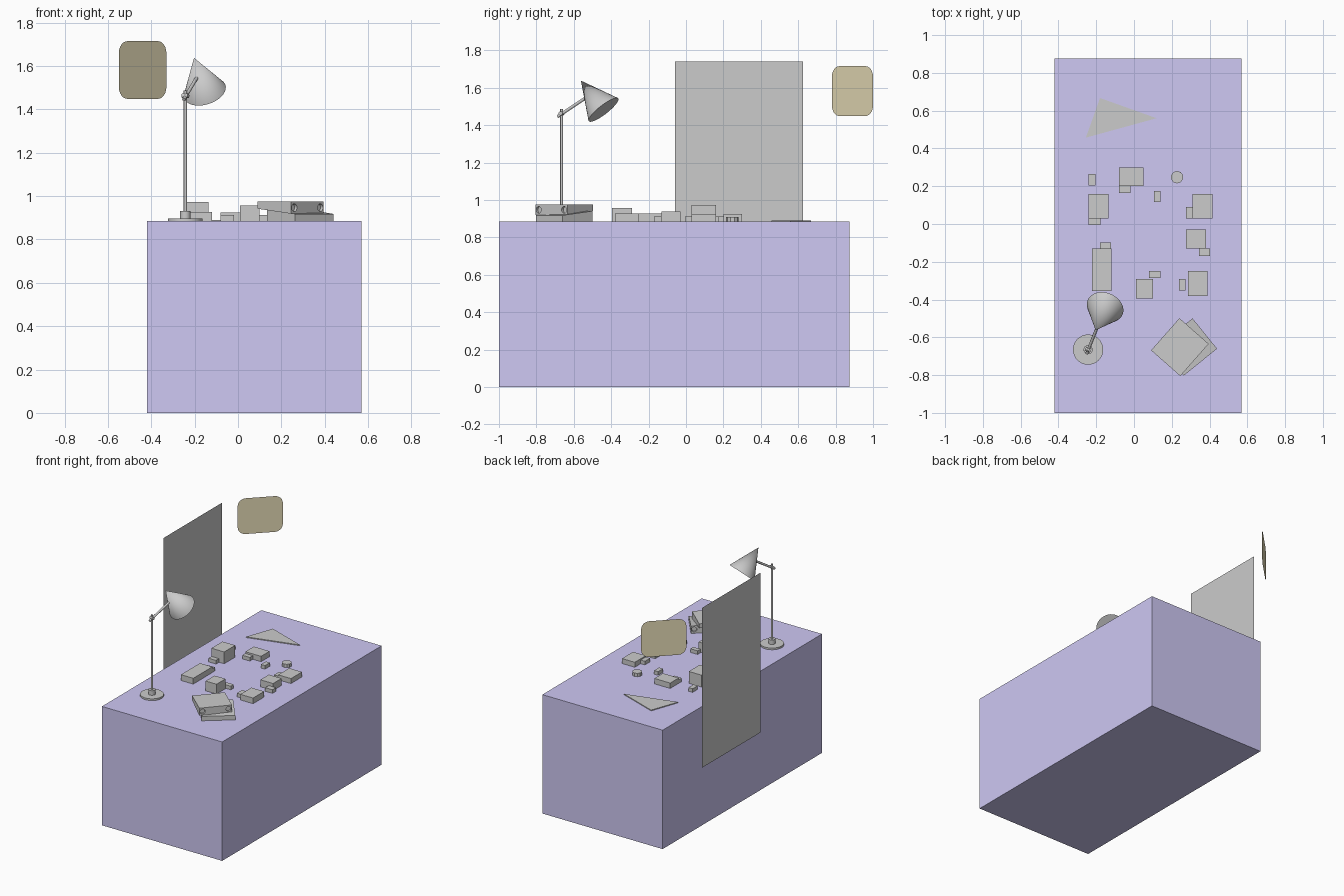
import bpy, bmesh, math
from mathutils import Vector, Matrix

if "Cube" in bpy.data.objects:
    bpy.data.objects.remove(bpy.data.objects["Cube"])

TOP = 0.885  # table top height


def material(name, rgb):
    m = bpy.data.materials.new(name)
    m.diffuse_color = (*rgb, 1)
    m.use_nodes = True
    m.node_tree.nodes["Principled BSDF"].inputs["Base Color"].default_value = m.diffuse_color
    return m


def finish(name, bm, mat=None):
    me = bpy.data.meshes.new(name)
    bm.to_mesh(me)
    bm.free()
    ob = bpy.data.objects.new(name, me)
    bpy.context.collection.objects.link(ob)
    if mat:
        me.materials.append(mat)
    return ob


def box(name, x0, x1, y0, y1, z0, z1, mat=None):
    bm = bmesh.new()
    bmesh.ops.create_cube(bm, size=1)
    for v in bm.verts:
        v.co = (x0 + (v.co.x + .5) * (x1 - x0), y0 + (v.co.y + .5) * (y1 - y0),
                z0 + (v.co.z + .5) * (z1 - z0))
    return finish(name, bm, mat)


def rod(name, a, b, r1, r2=None, sides=32):
    """Cylinder or cone running from point a to point b."""
    a, b = Vector(a), Vector(b)
    r2 = r1 if r2 is None else r2
    bm = bmesh.new()
    rot = (b - a).to_track_quat('Z', 'Y').to_matrix().to_4x4()
    bmesh.ops.create_cone(bm, cap_ends=True, segments=sides, radius1=r1, radius2=r2,
                          depth=(b - a).length,
                          matrix=Matrix.Translation((a + b) / 2) @ rot)
    bmesh.ops.remove_doubles(bm, verts=bm.verts, dist=1e-5)
    ob = finish(name, bm)
    if sides > 12:
        bpy.context.view_layer.objects.active = ob
        ob.select_set(True)
        bpy.ops.object.shade_smooth_by_angle(angle=math.radians(40))
        ob.select_set(False)
    return ob


def sheet(name, pts, mat=None, height=0):
    """Flat polygon, optionally extruded upwards."""
    bm = bmesh.new()
    f = bm.faces.new([bm.verts.new(p) for p in pts])
    if height:
        g = bmesh.ops.extrude_face_region(bm, geom=[f])
        for v in g['geom']:
            if isinstance(v, bmesh.types.BMVert):
                v.co.z += height
        bmesh.ops.recalc_face_normals(bm, faces=bm.faces)
    return finish(name, bm, mat)


def binder(name, x, y, angle, z, up, width=0.227, depth=0.206, tall=0.056, short=0.033):
    """Wedge-shaped ring binder with two finger holes in the spine."""
    M = Matrix.Translation((x, y, z)) @ Matrix.Rotation(math.radians(angle), 4, 'Z')
    bm = bmesh.new()
    profile = [(0, 0), (0, up * tall), (depth, up * short), (depth, 0)]
    f = bm.faces.new([bm.verts.new((0, a, b)) for a, b in profile])
    g = bmesh.ops.extrude_face_region(bm, geom=[f])
    for v in g['geom']:
        if isinstance(v, bmesh.types.BMVert):
            v.co.x += width
    bmesh.ops.transform(bm, matrix=M, verts=bm.verts)
    bmesh.ops.recalc_face_normals(bm, faces=bm.faces)
    ob = finish(name, bm)
    for i, hx in enumerate((0.023, width - 0.023)):
        cut = rod(f"{name}_hole_cutter_{i}", M @ Vector((hx, -0.02, up * tall / 2)),
                  M @ Vector((hx, 0.015, up * tall / 2)), 0.018, sides=24)
        cut.hide_render = True
        cut.hide_viewport = True
        cut.display_type = 'WIRE'
        mod = ob.modifiers.new("finger_hole", 'BOOLEAN')
        mod.operation = 'DIFFERENCE'
        mod.object = cut


# Table block
box("table", -0.42, 0.57, -1, 0.875, 0, TOP, material("violet", (0.62, 0.58, 0.90)))

# Upright screen beside the table
sheet("screen", [(-0.57, -0.06, 0.55), (-0.57, 0.625, 0.55),
                 (-0.57, 0.625, 1.74), (-0.57, -0.06, 1.74)])

# Rounded plaque, turned 45 degrees
pts, w, h, r = [], 0.155, 0.133, 0.055
for k, (sx, sz) in enumerate([(1, 1), (-1, 1), (-1, -1), (1, -1)]):
    for j in range(7):
        t = math.radians(90 * k + 15 * j)
        u = sx * (w - r) + r * math.cos(t)
        pts.append((-0.44 + u * math.sqrt(.5), 0.89 + u * math.sqrt(.5),
                    1.582 + sz * (h - r) + r * math.sin(t)))
sheet("plaque", pts, material("tan", (0.80, 0.72, 0.48)))

# Set square lying on the table
sheet("set_square", [(-0.255, 0.457, TOP), (0.12, 0.56, TOP), (-0.18, 0.667, TOP)], height=0.006)

# Model buildings: x0, x1, y0, y1, top height
buildings = [
    (-0.08, 0.05, 0.20, 0.30, 0.925), (-0.24, -0.135, 0.03, 0.16, 0.973),
    (0.31, 0.415, 0.03, 0.16, 0.922), (0.275, 0.38, -0.13, -0.03, 0.937),
    (-0.222, -0.12, -0.355, -0.13, 0.928), (0.01, 0.10, -0.395, -0.29, 0.958),
    (0.285, 0.39, -0.38, -0.25, 0.927)]
annexes = [
    (-0.24, -0.205, 0.205, 0.265), (-0.08, -0.018, 0.165, 0.20),
    (0.107, 0.14, 0.117, 0.175), (-0.24, -0.178, -0.005, 0.03),
    (0.275, 0.31, 0.03, 0.09), (0.343, 0.403, -0.17, -0.13),
    (-0.18, -0.122, -0.13, -0.098), (0.08, 0.14, -0.285, -0.25),
    (0.237, 0.272, -0.352, -0.292)]
for i, b in enumerate(buildings):
    box(f"building_{i}", *b[:4], TOP, b[4])
for i, b in enumerate(annexes):
    box(f"annex_{i}", *b, TOP, 0.912)
rod("round_building", (0.228, 0.248, TOP), (0.228, 0.248, 0.91), 0.033, sides=10)

# Two binders stacked with spines on opposite sides
binder("lower_binder", 0.31, -0.50, 219, TOP, 1)
binder("upper_binder", 0.245, -0.805, 48.6, 0.975, -1)

# Desk lamp
lx, ly = -0.243, -0.665
rod("lamp_base", (lx, ly, TOP), (lx, ly, 0.898), 0.08)
rod("lamp_socket", (lx, ly, 0.898), (lx, ly, 0.932), 0.024)
rod("lamp_pole", (lx, ly, 0.93), (lx, ly, 1.487), 0.0075, sides=16)
rod("lamp_joint", (lx - 0.014, ly + 0.006, 1.463), (lx + 0.014, ly - 0.006, 1.463), 0.011, sides=16)
rod("lamp_arm", (-0.25, -0.686, 1.446), (-0.188, -0.53, 1.55), 0.008, sides=16)
apex, rim = Vector((-0.203, -0.562, 1.638)), Vector((-0.153, -0.441, 1.482))
rod("lamp_shade", rim, apex, 0.10, 0)
